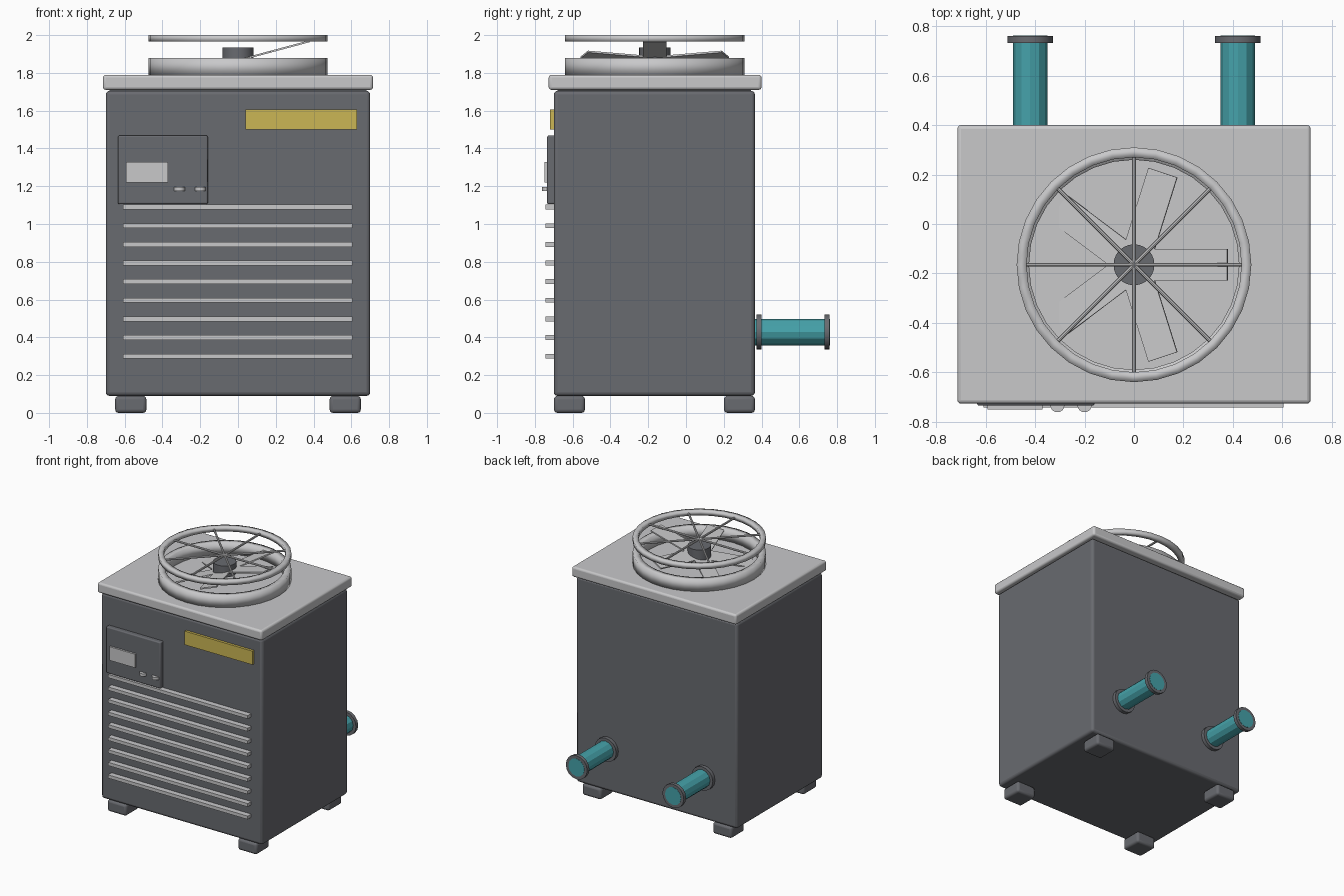
import bpy
from math import pi, radians, cos, sin
from mathutils import Matrix, Vector

cube = bpy.data.objects.get("Cube")
if cube:
    bpy.data.objects.remove(cube, do_unlink=True)


def material(name, r, g, b):
    m = bpy.data.materials.new(name)
    m.use_nodes = True
    m.diffuse_color = (r, g, b, 1)
    m.node_tree.nodes["Principled BSDF"].inputs["Base Color"].default_value = (r, g, b, 1)
    return m


DARK = material("dark grey", 0.14, 0.145, 0.16)
LIGHT = material("light grey", 0.58, 0.58, 0.59)
TEAL = material("teal", 0.06, 0.36, 0.40)
YELLOW = material("yellow", 0.60, 0.47, 0.09)
CY = -0.165  # depth of the cabinet and fan centre


def finish(name, mat, smooth=True):
    ob = bpy.context.object
    ob.name = ob.data.name = name
    ob.data.materials.append(mat)
    if smooth:
        bpy.ops.object.shade_smooth_by_angle(angle=radians(35))
    return ob


def box(name, mat, x, y, z, bevel=0):
    """Box from (low, high) spans, with optional rounded edges."""
    spans = (x, y, z)
    bpy.ops.mesh.primitive_cube_add(size=1, location=[(a + b) / 2 for a, b in spans])
    ob = bpy.context.object
    ob.data.transform(Matrix.Diagonal([b - a for a, b in spans] + [1]))
    finish(name, mat, bevel > 0)
    if bevel:
        mod = ob.modifiers.new("rounded edges", 'BEVEL')
        mod.width, mod.segments = bevel, 3
    return ob


def rod(name, mat, start, end, radius, sides, smooth=True):
    """Cylinder between two points."""
    a, b = Vector(start), Vector(end)
    turn = (b - a).to_track_quat('Z', 'Y').to_euler()
    bpy.ops.mesh.primitive_cylinder_add(vertices=sides, radius=radius, depth=(b - a).length,
                                        location=(a + b) / 2, rotation=turn)
    return finish(name, mat, smooth)


def ring(name, mat, inner, outer, low, high, sides=32):
    """Square-section hoop with soft shading around its section."""
    profile = [(inner, low), (outer, low), (outer, high), (inner, high)]
    verts = [(r * cos(2 * pi * i / sides), r * sin(2 * pi * i / sides), z)
             for i in range(sides) for r, z in profile]
    faces = []
    for i in range(sides):
        a, b = 4 * i, 4 * ((i + 1) % sides)
        for k in range(4):
            n = (k + 1) % 4
            faces.append((a + k, b + k, b + n, a + n)[::-1])
    mesh = bpy.data.meshes.new(name)
    mesh.from_pydata(verts, [], faces)
    mesh.materials.append(mat)
    mesh.shade_smooth()
    ob = bpy.data.objects.new(name, mesh)
    ob.location.y = CY
    bpy.context.collection.objects.link(ob)
    return ob


# Cabinet and lid
box("cabinet", DARK, (-0.70, 0.70), (-0.70, 0.365), (0.09, 1.705), 0.02)
box("lid_gasket", DARK, (-0.68, 0.68), (-0.68, 0.345), (1.69, 1.73))
box("lid", LIGHT, (-0.715, 0.715), (-0.727, 0.40), (1.71, 1.79), 0.015)

# Feet
for side, s in (("left", 1), ("right", -1)):
    for end, y in (("front", -0.617), ("back", 0.283)):
        box(f"{end}_{side}_foot", DARK, sorted((s * 0.485, s * 0.65)),
            (y - 0.082, y + 0.082), (0.0, 0.09), 0.018)

# Front louvres
for i in range(9):
    z = 0.30 + i * 0.0987
    box(f"louvre_{i + 1}", LIGHT, (-0.61, 0.605), (-0.743, -0.69), (z - 0.013, z + 0.013))

# Control panel with screen and knobs, and the yellow plate
box("control_panel", DARK, (-0.635, -0.16), (-0.735, -0.69), (1.105, 1.468), 0.008)
box("screen", LIGHT, (-0.592, -0.37), (-0.75, -0.72), (1.22, 1.327))
for i, x in enumerate((-0.31, -0.20)):
    rod(f"knob_{i + 1}", LIGHT, (x, -0.733, 1.175), (x, -0.733, 1.196), 0.029, 16)
box("yellow_plate", YELLOW, (0.04, 0.63), (-0.72, -0.69), (1.50, 1.607))

# Rear pipes with flanges
for side, x in (("left", 0.42), ("right", -0.42)):
    rod(f"{side}_pipe", TEAL, (x, 0.33, 0.428), (x, 0.762, 0.428), 0.07, 12, False)
    for part, y0, y1 in (("inner", 0.372, 0.40), ("outer", 0.732, 0.76)):
        rod(f"{side}_{part}_flange", DARK, (x, y0, 0.428), (x, y1, 0.428), 0.093, 16)

# Fan shroud and guard
ring("fan_shroud", LIGHT, 0.425, 0.475, 1.785, 1.88)
ring("guard_ring", LIGHT, 0.435, 0.475, 1.965, 2.0)
for i in range(4):
    d = Vector((cos(i * pi / 4), sin(i * pi / 4), 0)) * 0.445
    c = Vector((0, CY, 1.981))
    rod(f"guard_bar_{i + 1}", LIGHT, c - d, c + d, 0.008, 8)

# Fan hub and five blades lying in one tilted plane
rod("fan_hub", DARK, (0, CY, 1.845), (0, CY, 1.934), 0.083, 24)
tilt = Matrix.Translation((0, CY, 1.866)) @ Matrix.Rotation(radians(-15), 4, 'Y')
for i in range(5):
    blade = box(f"fan_blade_{i + 1}", LIGHT, (0.03, 0.392), (-0.063, 0.063), (-0.005, 0.005))
    blade.matrix_world = tilt @ Matrix.Rotation(i * 2 * pi / 5, 4, 'Z') @ Matrix.Translation((0.211, 0, 0))
